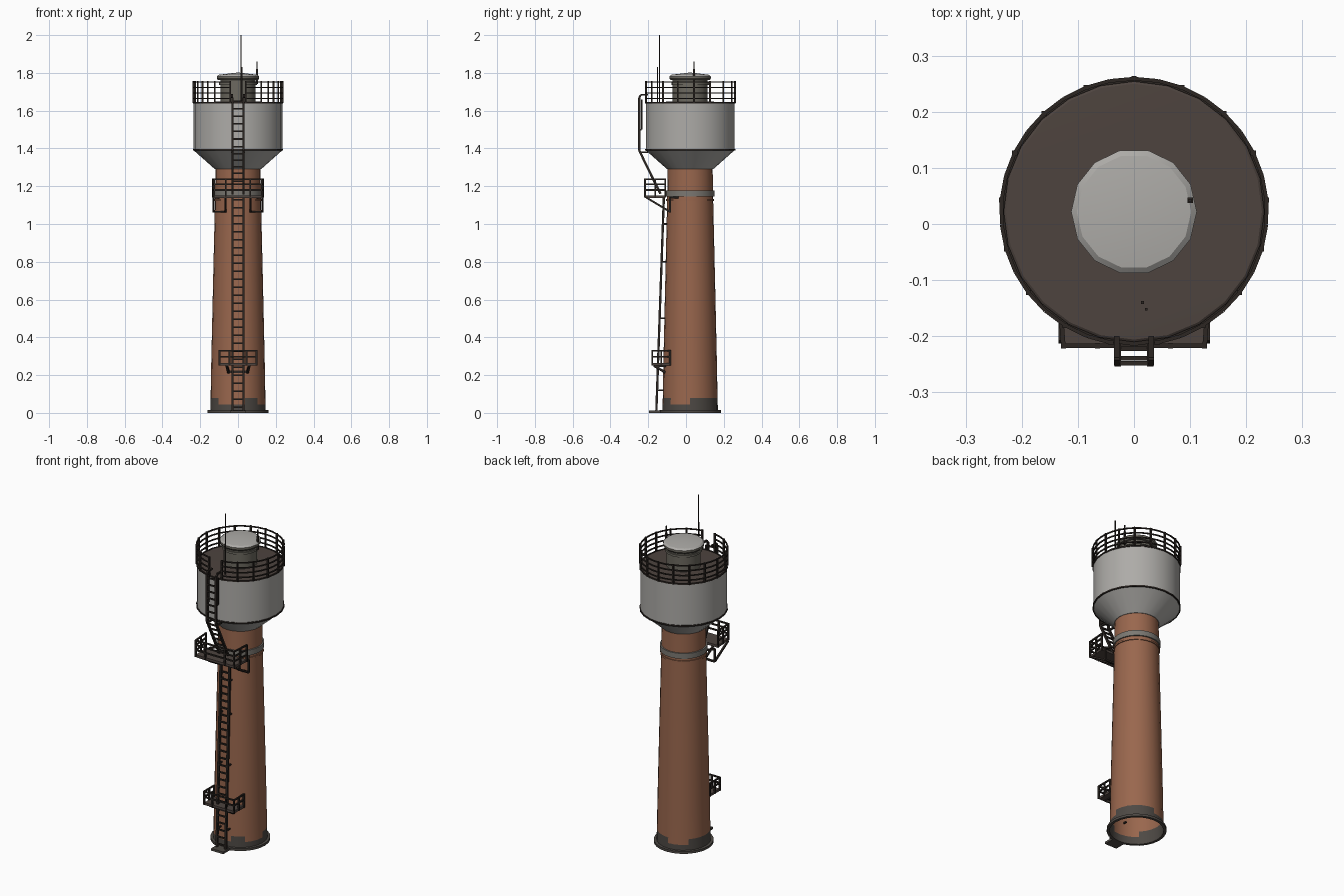
import bpy, bmesh, math, random
from mathutils import Vector

random.seed(4)
if "Cube" in bpy.data.objects:
    bpy.data.objects.remove(bpy.data.objects["Cube"])

AXIS_Y = 0.022


def material(name, r, g, b):
    m = bpy.data.materials.new(name)
    m.use_nodes = True
    m.diffuse_color = (r, g, b, 1)
    bsdf = m.node_tree.nodes["Principled BSDF"]
    bsdf.inputs["Base Color"].default_value = (r, g, b, 1)
    bsdf.inputs["Roughness"].default_value = 0.8
    return m


BRICK = material("brick", 0.32, 0.135, 0.075)
TANK = material("pale grey paint", 0.42, 0.41, 0.39)
DECK = material("dark brown roofing", 0.075, 0.057, 0.049)
STEEL = material("blackened steel", 0.025, 0.019, 0.016)
PLINTH = material("dark concrete", 0.075, 0.066, 0.058)
BAND = material("grey concrete", 0.2, 0.19, 0.17)
NECK = material("weathered olive grey", 0.15, 0.14, 0.115)


def finish(name, bm, mats, smooth=False):
    bmesh.ops.recalc_face_normals(bm, faces=bm.faces)
    me = bpy.data.meshes.new(name)
    bm.to_mesh(me)
    bm.free()
    ob = bpy.data.objects.new(name, me)
    bpy.context.collection.objects.link(ob)
    for m in mats:
        me.materials.append(m)
    if smooth:
        bpy.ops.object.select_all(action="DESELECT")
        ob.select_set(True)
        bpy.context.view_layer.objects.active = ob
        bpy.ops.object.shade_smooth_by_angle(angle=math.radians(30))
    return ob


def lathe(name, profile, mats, rule=None, sides=24, closed=False):
    """Spin (radius, height) points about the tower axis; rule picks a slot per band."""
    bm = bmesh.new()
    rings = []
    for r, z in profile:
        if r == 0:
            rings.append([bm.verts.new((0, AXIS_Y, z))] * sides)
        else:
            angles = [math.tau * i / sides for i in range(sides)]
            rings.append([bm.verts.new((r * math.cos(a), AXIS_Y + r * math.sin(a), z)) for a in angles])
    pairs = list(zip(rings, rings[1:]))
    if closed:
        pairs.append((rings[-1], rings[0]))
    for band, (low, high) in enumerate(pairs):
        for i in range(sides):
            j = (i + 1) % sides
            corners = list(dict.fromkeys((low[i], low[j], high[j], high[i])))
            face = bm.faces.new(corners)
            face.material_index = rule(band) if rule else 0
    return finish(name, bm, mats, True)


def bar(bm, a, b, w=0.004):
    """Square bar of half width w from a to b."""
    a, b = Vector(a), Vector(b)
    d = (b - a).normalized()
    side = d.cross(Vector((0, 0, 1)))
    if side.length < 0.01:
        side = Vector((1, 0, 0))
    side.normalize()
    up = side.cross(d)
    ends = []
    for p in (a, b):
        ends.append([bm.verts.new(p + side * s * w + up * t * w) for s, t in ((1, 1), (-1, 1), (-1, -1), (1, -1))])
    bm.faces.new(ends[0])
    bm.faces.new(ends[1])
    for i in range(4):
        j = (i + 1) % 4
        bm.faces.new((ends[0][i], ends[0][j], ends[1][j], ends[1][i]))


def path(bm, points, w=0.004):
    for a, b in zip(points, points[1:]):
        bar(bm, a, b, w)


def slab(name, outline, z0, z1, mat):
    bm = bmesh.new()
    face = bm.faces.new([bm.verts.new((x, y, z0)) for x, y in outline])
    top = bmesh.ops.extrude_face_region(bm, geom=[face])["geom"]
    bmesh.ops.translate(bm, vec=(0, 0, z1 - z0), verts=[v for v in top if isinstance(v, bmesh.types.BMVert)])
    return finish(name, bm, [mat])


# Masonry: open shaft with an uneven dark foot, base ring and bands
lathe("shaft", [(0.147, 0), (0.146, 0.045), (0.145, 0.078), (0.142, 0.25), (0.133, 0.65),
                (0.122, 1.12), (0.119, 1.3)], [BRICK, PLINTH],
      lambda band: 1 if band == 0 or (band == 1 and random.random() < 0.6) else 0)
lathe("base_ring", [(0.146, 0), (0.162, 0), (0.162, 0.014), (0.146, 0.014)], [PLINTH], closed=True)
lathe("brick_lip", [(0.12, 1.122), (0.127, 1.122), (0.127, 1.132), (0.12, 1.132)], [BRICK], closed=True)
lathe("concrete_band", [(0.12, 1.146), (0.129, 1.146), (0.129, 1.178), (0.12, 1.178)], [BAND], closed=True)

# Tank with funnel underside and dark roof
lathe("tank", [(0.112, 1.29), (0.122, 1.29), (0.235, 1.39), (0.235, 1.64), (0.228, 1.645), (0, 1.65)],
      [TANK, DECK], lambda band: 1 if band >= 3 else 0)
for label, z in (("lower", 1.388), ("upper", 1.638)):
    lathe(label + "_tank_rim", [(0.232, z), (0.239, z), (0.239, z + 0.008), (0.232, z + 0.008)], [STEEL], closed=True)

# Roof turret
lathe("turret_neck", [(0.093, 1.645), (0.093, 1.765)], [NECK], sides=16)
lathe("turret_band", [(0.09, 1.735), (0.1, 1.735), (0.1, 1.748), (0.09, 1.748)], [NECK], sides=16, closed=True)
lathe("turret_cap", [(0, 1.762), (0.106, 1.762), (0.112, 1.77), (0.112, 1.782), (0.102, 1.79), (0, 1.802)],
      [NECK, TANK], lambda band: 1 if band >= 3 else 0, sides=14)


# Circular roof railing with an opening at the ladder
def on_ring(deg, z, r=0.237):
    a = math.radians(deg)
    return (r * math.cos(a), AXIS_Y + r * math.sin(a), z)


bm = bmesh.new()
angles = [-80 + 340 * i / 32 for i in range(33)]
for z in (1.665, 1.693, 1.722, 1.752):
    path(bm, [on_ring(a, z) for a in angles], 0.0033)
for a in angles[::2]:
    bar(bm, on_ring(a, 1.64), on_ring(a, 1.757), 0.0045)
finish("roof_railing", bm, [STEEL])

# Lightning rods
bm = bmesh.new()
bar(bm, (0.015, -0.14, 1.645), (0.015, -0.14, 2.0), 0.0025)
bar(bm, (0.022, -0.152, 1.645), (0.022, -0.152, 1.83), 0.0025)
bar(bm, (0.1, 0.042, 1.74), (0.1, 0.042, 1.82), 0.005)
bar(bm, (0.1, 0.042, 1.82), (0.1, 0.042, 1.86), 0.0025)
finish("lightning_rods", bm, [STEEL])


# Ladders: paths in the (y, z) plane, paired and filled with rungs
def ladder(name, points, half=0.029, step=0.042):
    bm = bmesh.new()
    for s in (-half, half):
        path(bm, [(s, y, z) for y, z in points], 0.006)
    for (y0, z0), (y1, z1) in zip(points, points[1:]):
        count = max(1, round(math.hypot(y1 - y0, z1 - z0) / step))
        for i in range(count):
            t = (i + 0.5) / count
            y, z = y0 + (y1 - y0) * t, z0 + (z1 - z0) * t
            bar(bm, (-half, y, z), (half, y, z), 0.004)
    return bm, name


bm, name = ladder("lower_ladder", [(-0.157, 0.01), (-0.117, 1.15)])
for z in (0.12, 0.5, 0.8, 1.0):
    y = -0.157 + 0.04 * z / 1.15
    for s in (-0.029, 0.029):
        bar(bm, (s, y, z), (s, -0.1, z), 0.004)
finish(name, bm, [STEEL])

bm, name = ladder("upper_ladder", [(-0.135, 1.16), (-0.18, 1.25), (-0.248, 1.39), (-0.248, 1.67)])
for s in (-0.031, 0.031):
    path(bm, [(s, -0.248, 1.67), (s, -0.238, 1.684), (s, -0.2, 1.684)], 0.005)
    path(bm, [(s, -0.248, 1.5), (s, -0.235, 1.5), (s, -0.235, 1.66)], 0.004)
    bar(bm, (s, -0.248, 1.38), (s, -0.2, 1.38), 0.005)
finish(name, bm, [STEEL])


# Platforms: floor slab, three-sided railing and brackets
def platform(label, front, back, y_front, y_back, z, rails, post_xs):
    outline = [(-front, y_front), (front, y_front), (back, y_back), (-back, y_back)]
    slab(label + "_floor", outline, z - 0.014, z, DECK)
    bm = bmesh.new()
    run = [outline[3], outline[0], outline[1], outline[2]]
    for h in rails:
        path(bm, [(x, y, h) for x, y in run], 0.004)
    mid = (front + back) / 2
    posts = [(x, y_front) for x in post_xs] + run
    posts += [(s * mid, (y_front + y_back) / 2) for s in (-1, 1)]
    for x, y in posts:
        bar(bm, (x, y, z - 0.012), (x, y, rails[-1] + 0.003), 0.0045)
    finish(label + "_railing", bm, [STEEL])


platform("upper_platform", 0.126, 0.134, -0.217, -0.11, 1.152, (1.18, 1.21, 1.238), (-0.065, 0.065))
platform("lower_platform", 0.098, 0.098, -0.178, -0.085, 0.264, (0.298, 0.33), (-0.045, 0.045))

bm = bmesh.new()
for s in (-1, 1):
    for x in (0.066, 0.13):
        path(bm, [(s * x, -0.21, 1.14), (s * x, -0.085, 1.065), (s * x, -0.085, 1.14)], 0.005)
    bar(bm, (s * 0.066, -0.085, 1.065), (s * 0.13, -0.085, 1.065), 0.005)
    bar(bm, (s * 0.13, -0.085, 1.14), (s * 0.09, -0.03, 1.14), 0.005)
finish("upper_platform_brackets", bm, [STEEL])

bm = bmesh.new()
for s in (-1, 1):
    bar(bm, (s * 0.06, -0.17, 0.25), (s * 0.05, -0.11, 0.215), 0.006)
    bar(bm, (s * 0.06, -0.17, 0.25), (s * 0.06, -0.105, 0.25), 0.006)
    bar(bm, (s * 0.05, -0.115, 0.218), (0, -0.115, 0.218), 0.006)
finish("lower_platform_brackets", bm, [STEEL])

# Footing under the ladder
slab("ladder_footing", [(-0.04, -0.196), (0.04, -0.196), (0.04, -0.125), (-0.04, -0.125)], 0, 0.013, PLINTH)
